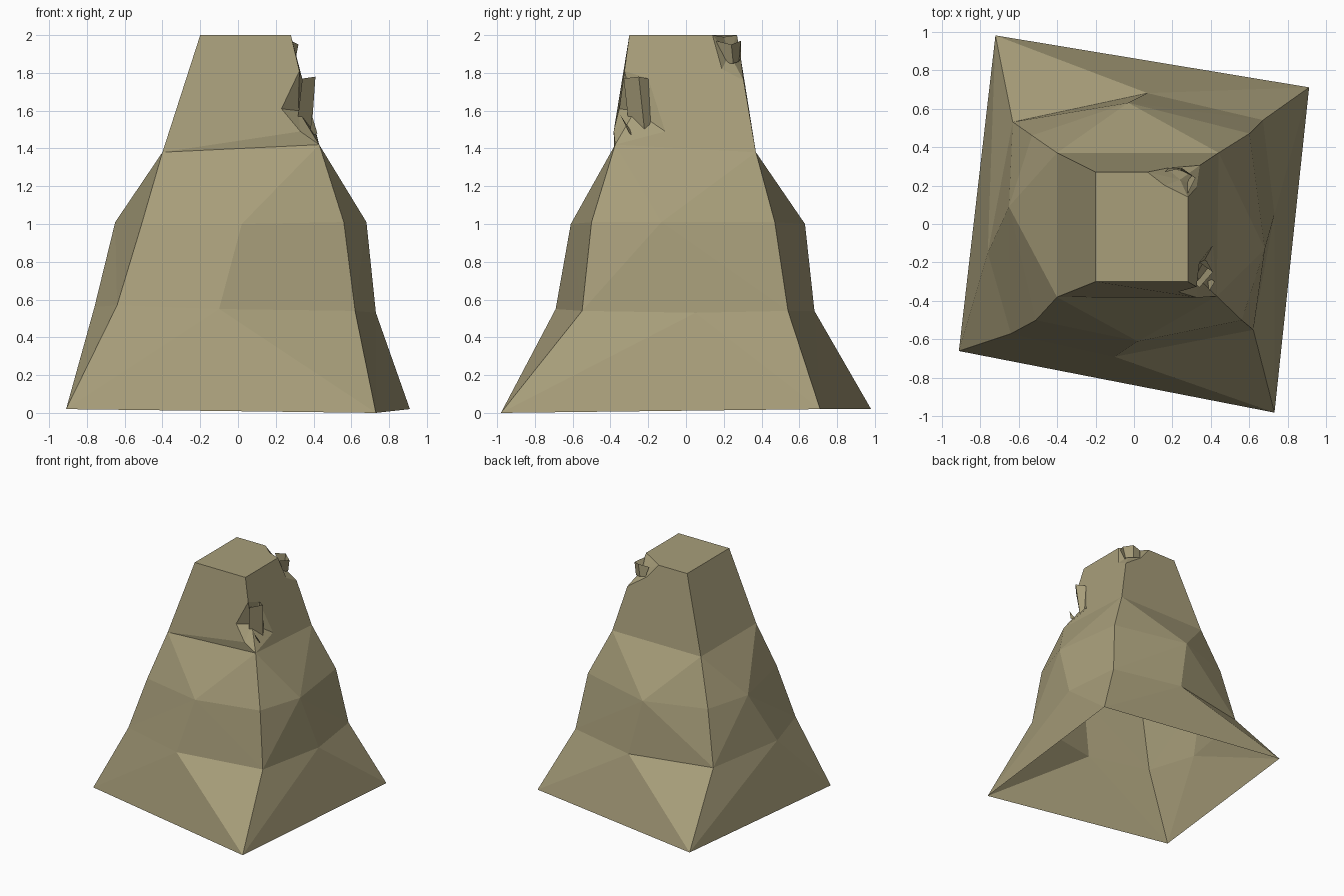
import bpy, bmesh

if "Cube" in bpy.data.objects:
    bpy.data.objects.remove(bpy.data.objects["Cube"])

stone = bpy.data.materials.new("sandy_stone")
stone.diffuse_color = (0.39, 0.342, 0.195, 1)
stone.use_nodes = True
stone.node_tree.nodes["Principled BSDF"].inputs["Base Color"].default_value = stone.diffuse_color


def make_object(name, build):
    bm = bmesh.new()
    build(bm)
    bmesh.ops.remove_doubles(bm, verts=bm.verts, dist=0.0001)
    bmesh.ops.recalc_face_normals(bm, faces=bm.faces)
    mesh = bpy.data.meshes.new(name)
    bm.to_mesh(mesh)
    bm.free()
    mesh.materials.append(stone)
    obj = bpy.data.objects.new(name, mesh)
    bpy.context.collection.objects.link(obj)
    return obj


def face(bm, *pts):
    bm.faces.new([bm.verts.new(p) for p in pts])


def fan(bm, centre, loop):
    for a, b in zip(loop, loop[1:] + loop[:1]):
        face(bm, a, b, centre)


# Rings run front-left, front, front-right, right, back-right, back, back-left, left
base = [(-.91, -.66, .02), (.73, -.98, 0), (.91, .71, .02), (-.72, .98, .02)]
low = [(-.64, -.57, .57), (-.10, -.69, .55), (.62, -.55, .54), (.73, .05, .53),
       (.67, .54, .54), (.07, .68, .54), (-.63, .53, .55), (-.76, -.15, .56)]
mid = [(-.51, -.50, 1.0), (.02, -.61, 1.0), (.56, -.50, 1.01), (.68, -.13, 1.01),
       (.60, .47, 1.01), (-.03, .63, 1.0), (-.53, .46, 1.0), (-.65, .09, 1.01)]
neck = [(-.40, -.38, 1.38), (.43, -.375, 1.42), (.44, .37, 1.38), (-.40, .37, 1.38)]
top = [(-.20, -.30, 2), (.28, -.30, 2), None, (-.20, .27, 2)]

# Outlines of the two broken patches
edge_chip = [(.325, -.326, 1.81), (.23, -.353, 1.61), (.33, -.383, 1.49),
             neck[1], (.41, -.11, 1.49), (.34, -.20, 1.77)]
corner_chip = [(.07, .27, 2), (.16, .20, 1.99), (.28, .14, 2),
               (.325, .19, 1.82), (.342, .305, 1.76), (.17, .29, 1.88)]


def rock(bm):
    # Flared, faceted lower body, open underneath
    for i in range(4):
        j, a, m, b = (i + 1) % 4, 2 * i, 2 * i + 1, (2 * i + 2) % 8
        face(bm, base[i], base[j], low[m])
        face(bm, base[i], low[m], low[a])
        face(bm, base[j], low[b], low[m])
        for c in (a, b):
            face(bm, low[c], low[m], mid[m])
            face(bm, low[c], mid[m], mid[c])
        face(bm, mid[a], mid[m], neck[i])
        face(bm, mid[m], mid[b], neck[j])
        face(bm, mid[m], neck[j], neck[i])
    # Upper block walls, running around the broken patches
    p, q = edge_chip, corner_chip
    face(bm, neck[0], neck[1], p[2])
    face(bm, neck[0], p[2], p[1], p[0], top[1], top[0])
    face(bm, neck[1], neck[2], q[4], q[3], q[2], top[1], p[0], p[5], p[4])
    face(bm, neck[2], neck[3], top[3], q[0], q[5], q[4])
    face(bm, neck[3], neck[0], top[0], top[3])
    face(bm, top[0], top[1], q[2], q[1], q[0], top[3])
    # Hollow surfaces of the broken patches
    fan(bm, (.32, -.27, 1.60), p)
    fan(bm, (.24, .23, 1.90), q)


def shards(bm):
    # Slivers on the front-right edge
    face(bm, (.34, -.33, 1.77), (.41, -.25, 1.78), (.39, -.22, 1.50), (.31, -.30, 1.50))
    face(bm, (.41, -.25, 1.78), (.34, -.20, 1.77), (.37, -.18, 1.47), (.39, -.22, 1.50))
    face(bm, (.42, -.30, 1.48), (.39, -.35, 1.58), (.38, -.27, 1.46))
    # Splinters on the back-right top corner
    face(bm, (.28, .16, 1.97), (.32, .24, 1.95), (.30, .25, 1.85), (.26, .20, 1.85))
    face(bm, (.32, .24, 1.95), (.25, .29, 1.97), (.24, .28, 1.86), (.30, .25, 1.85))
    face(bm, (.25, .29, 1.97), (.16, .27, 1.96), (.18, .29, 1.88), (.24, .28, 1.86))


make_object("rock_body", rock)
make_object("broken_shards", shards)
